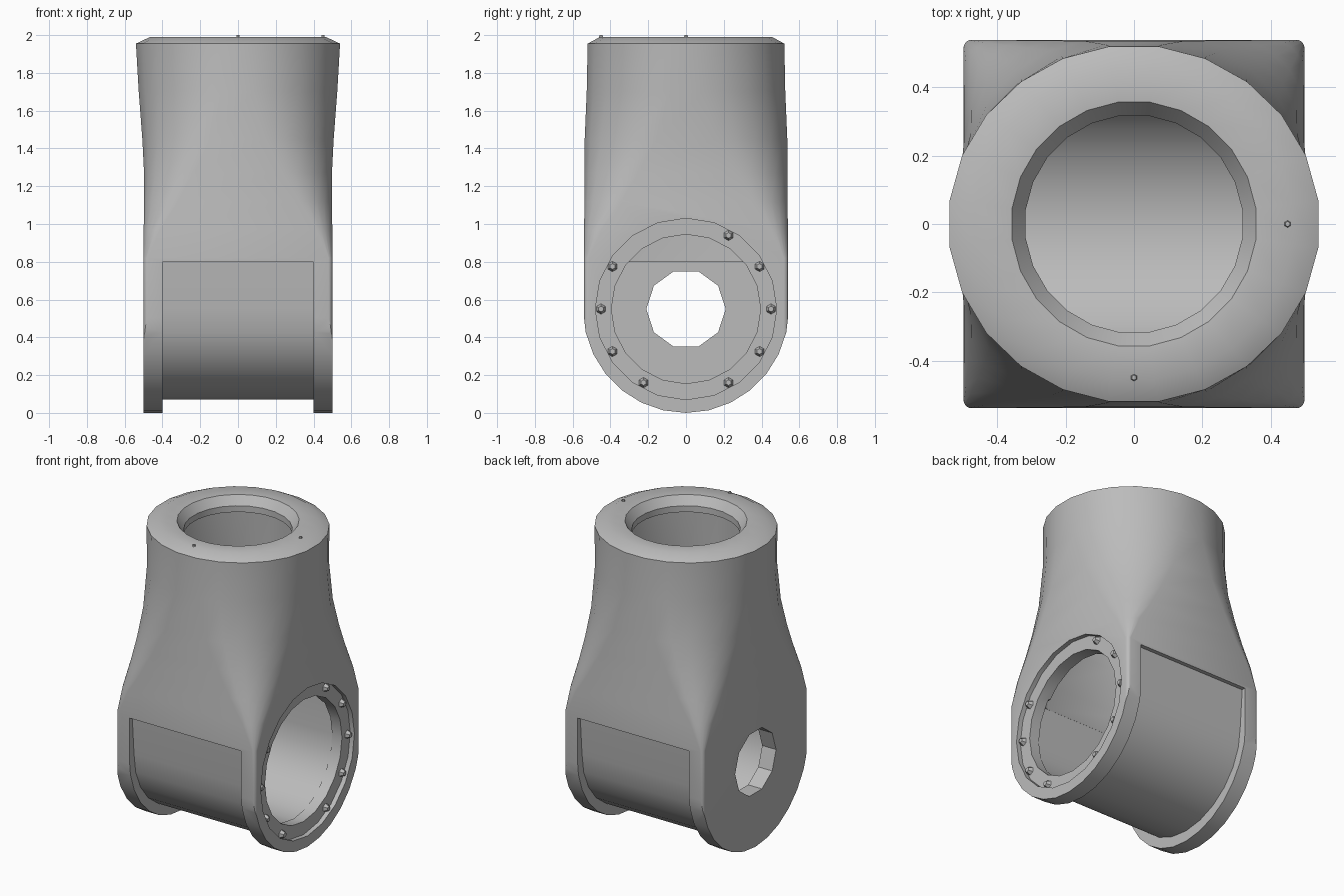
import bpy, bmesh, math
from mathutils import Matrix, Vector

if "Cube" in bpy.data.objects:
    bpy.data.objects.remove(bpy.data.objects["Cube"])

grey = bpy.data.materials.new("plain grey")
grey.use_nodes = True
COLOUR = (0.5, 0.5, 0.5, 1)
grey.diffuse_color = COLOUR
grey.node_tree.nodes["Principled BSDF"].inputs["Base Color"].default_value = COLOUR

AXLE_Z = 0.55


def finish(name, bm):
    bmesh.ops.recalc_face_normals(bm, faces=bm.faces)
    mesh = bpy.data.meshes.new(name)
    bm.to_mesh(mesh)
    bm.free()
    mesh.materials.append(grey)
    obj = bpy.data.objects.new(name, mesh)
    bpy.context.collection.objects.link(obj)
    return obj


def activate(obj):
    bpy.ops.object.select_all(action='DESELECT')
    obj.select_set(True)
    bpy.context.view_layer.objects.active = obj


def smooth(obj, degrees=32):
    activate(obj)
    bpy.ops.object.shade_smooth_by_angle(angle=math.radians(degrees))


def cut(obj, tool, operation='DIFFERENCE'):
    mod = obj.modifiers.new("cut", 'BOOLEAN')
    mod.object, mod.operation, mod.solver = tool, operation, 'EXACT'
    activate(obj)
    bpy.ops.object.modifier_apply(modifier=mod.name)
    bpy.data.objects.remove(tool)


def ring(bm, z, hx, hy, square):
    """Rounded rectangle: an ellipse at 0, sharp corners at 1."""
    verts = []
    for quarter in range(4):
        mid = math.pi / 4 + quarter * math.pi / 2
        sx, sy = math.copysign(1, math.cos(mid)), math.copysign(1, math.sin(mid))
        for i in range(6):
            a = mid + math.pi / 2 * ((i + 0.5) / 6 - 0.5)
            verts.append(bm.verts.new((hx * (square * sx + (1 - square) * math.cos(a)),
                                       hy * (square * sy + (1 - square) * math.sin(a)), z)))
    return verts


def bridge(bm, loops):
    for a, b in zip(loops, loops[1:] + loops[:1]):
        n = len(a)
        for i in range(n):
            j = (i + 1) % n
            bm.faces.new((a[i], a[j], b[j], b[i]))


def half_round(ry, rz, steps):
    """Lower half ellipse about the axle, as (y, z) points."""
    return [(ry * math.cos(math.pi * i / steps), AXLE_Z - rz * math.sin(math.pi * i / steps))
            for i in range(steps + 1)]


def prism_x(name, outline, half):
    bm = bmesh.new()
    face = bm.faces.new([bm.verts.new((-half, y, z)) for y, z in outline])
    push = bmesh.ops.extrude_face_region(bm, geom=[face])
    bmesh.ops.translate(bm, vec=(2 * half, 0, 0),
                        verts=[g for g in push["geom"] if isinstance(g, bmesh.types.BMVert)])
    return finish(name, bm)


def rod_x(name, x0, x1, r, sides):
    bm = bmesh.new()
    turn = Matrix.Translation(((x0 + x1) / 2, 0, AXLE_Z)) @ Matrix.Rotation(math.pi / 2, 4, 'Y')
    bmesh.ops.create_cone(bm, cap_ends=True, segments=sides, radius1=r, radius2=r,
                          depth=x1 - x0, matrix=turn)
    return finish(name, bm)


# Body: round collar flowing into a square hollow fork
LEVELS = [
    # z, half x, half y, squareness: outside going up
    (-0.1, 0.5, 0.54, 0.95), (0.82, 0.5, 0.54, 0.95), (0.97, 0.5, 0.54, 0.8),
    (1.12, 0.5, 0.54, 0.58), (1.27, 0.5, 0.54, 0.39), (1.45, 0.51, 0.54, 0.18),
    (1.7, 0.53, 0.53, 0.03), (1.955, 0.545, 0.525, 0),
    # rim and inside going down
    (1.99, 0.47, 0.46, 0), (1.985, 0.36, 0.36, 0), (1.93, 0.32, 0.32, 0),
    (1.89, 0.32, 0.32, 0), (1.87, 0.44, 0.42, 0), (1.45, 0.41, 0.43, 0.18),
    (1.27, 0.4, 0.42, 0.39), (0.97, 0.39, 0.4, 0.8), (-0.1, 0.39, 0.4, 0.9),
]
bm = bmesh.new()
bridge(bm, [ring(bm, *level) for level in LEVELS])
body = finish("fork_body", bm)

# Slot between the cheeks
bm = bmesh.new()
bmesh.ops.create_cube(bm, size=1, matrix=Matrix.Translation((0, 0, 0.2))
                      @ Matrix.Diagonal((0.8, 2, 1.2, 1)))
cut(body, finish("slot_cutter", bm))

# Rounded cheek ends
outline = [(0.7, 2.5), (0.7, AXLE_Z)] + half_round(0.545, 0.55, 14) + [(-0.7, AXLE_Z), (-0.7, 2.5)]
cut(body, prism_x("cheek_cutter", outline, 1), 'INTERSECT')

# Bearing openings: wide with a bolt recess on one side, small on the other
cut(body, rod_x("recess_cutter", 0.47, 0.8, 0.48, 20))
cut(body, rod_x("wide_cutter", 0.3, 0.8, 0.395, 20))
cut(body, rod_x("small_cutter", -0.8, -0.3, 0.21, 10))
smooth(body)

# Trough between the cheeks, open upwards into the hollow body
TOP = 0.82
outline = ([(0.515, TOP)] + half_round(0.495, 0.48, 12) + [(-0.515, TOP), (-0.4, TOP)]
           + half_round(0.4, 0.4, 12)[::-1] + [(0.4, TOP)])
smooth(prism_x("pivot_trough", outline, 0.405))


def bolt(name, place, direction, radius):
    bm = bmesh.new()
    turn = Matrix.Translation(place) @ Vector(direction).to_track_quat('Z', 'Y').to_matrix().to_4x4()
    bmesh.ops.create_cone(bm, cap_ends=True, segments=6, radius1=radius,
                          radius2=radius * 0.5, depth=0.03, matrix=turn)
    finish(name, bm)


# Bolts around the wide opening
for degrees in range(0, 360, 30):
    if degrees not in (90, 120, 270):
        a = math.radians(degrees)
        bolt("cheek_bolt", (0.48, 0.45 * math.cos(a), AXLE_Z + 0.45 * math.sin(a)),
             (1, 0, 0), 0.03)

# Bolts on the collar rim
for place in ((0.45, 0, 1.985), (0, -0.45, 1.985)):
    bolt("rim_bolt", place, (0, 0, 1), 0.015)
